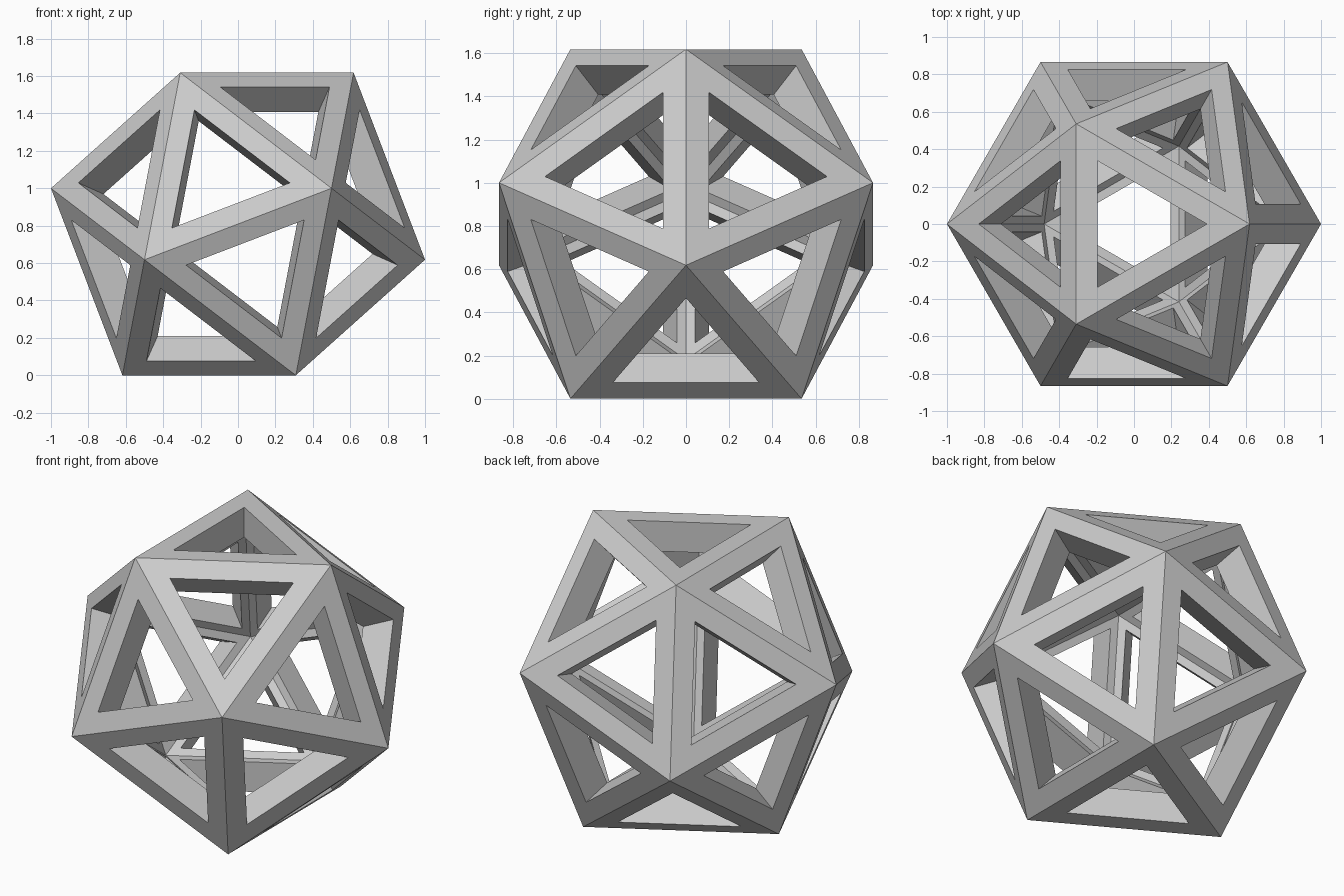
import bpy, bmesh
from math import sin, cos, pi, sqrt

cube = bpy.data.objects.get("Cube")
if cube:
    bpy.data.objects.remove(cube, do_unlink=True)

PHI = (1 + sqrt(5)) / 2
SMALL = 1 / PHI      # radius of the top and bottom triangles
BORDER = 0.114       # strut width on each face
DEPTH = 0.18         # strut depth towards the centre

# One grey material
grey = bpy.data.materials.new("light grey")
grey.use_nodes = True
colour = (0.6, 0.6, 0.6, 1)
grey.diffuse_color = colour
grey.node_tree.nodes["Principled BSDF"].inputs["Base Color"].default_value = colour

# Icosahedron lying on a face: four stacked triangles of corners
bm = bmesh.new()
rings = [(SMALL, 0, pi), (1, SMALL, 0), (1, 1, pi), (SMALL, PHI, 0)]
for radius, z, turn in rings:
    for k in range(3):
        a = turn + k * 2 * pi / 3
        bm.verts.new((radius * cos(a), radius * sin(a), z))
bmesh.ops.convex_hull(bm, input=bm.verts[:])
bmesh.ops.recalc_face_normals(bm, faces=bm.faces[:])

# Open a triangular window in every face
windows = bm.faces[:]
bmesh.ops.inset_individual(bm, faces=windows, thickness=BORDER, use_even_offset=True)
bmesh.ops.delete(bm, geom=windows, context='FACES_ONLY')

mesh = bpy.data.meshes.new("icosahedron_frame")
bm.to_mesh(mesh)
bm.free()
mesh.materials.append(grey)
frame = bpy.data.objects.new("icosahedron_frame", mesh)
bpy.context.collection.objects.link(frame)

# Thicken the struts inwards, window walls square to each face
solid = frame.modifiers.new("strut_depth", 'SOLIDIFY')
solid.thickness = DEPTH
solid.offset = -1
solid.use_even_offset = True
